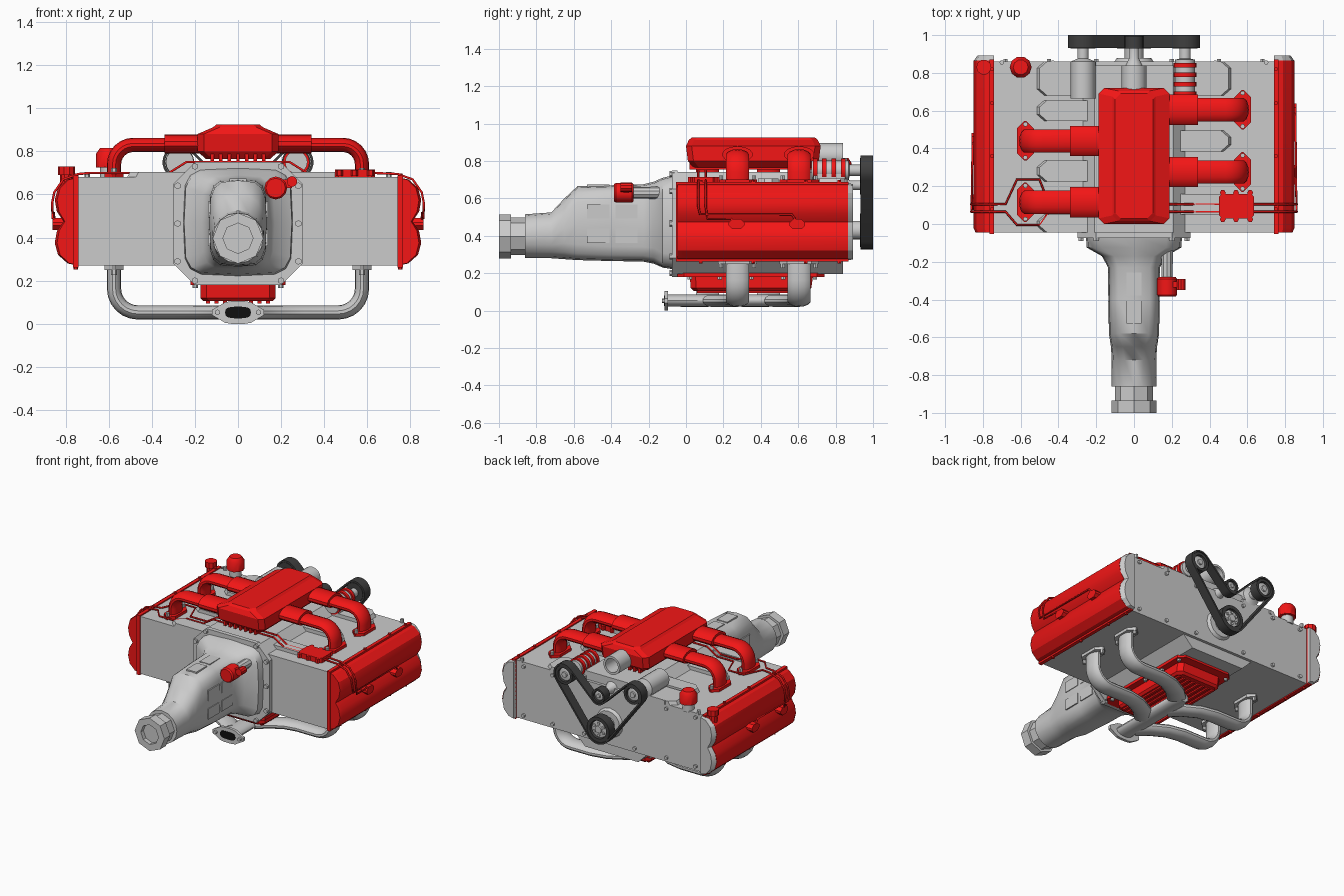
import bpy, bmesh, math
from mathutils import Vector as V

if "Cube" in bpy.data.objects:
    bpy.data.objects.remove(bpy.data.objects["Cube"])


def material(name, col):
    m = bpy.data.materials.new(name)
    m.diffuse_color = (*col, 1)
    m.use_nodes = True
    m.node_tree.nodes["Principled BSDF"].inputs["Base Color"].default_value = m.diffuse_color
    return m


RED = material("red_paint", (0.9, 0.008, 0.008))
DARK = material("dark_rubber", (0.05, 0.05, 0.05))
BLACK = material("black_hole", (0.005, 0.005, 0.005))
AX = {'x': (V((1, 0, 0)), V((0, 1, 0)), V((0, 0, 1))),
      'y': (V((0, 1, 0)), V((0, 0, 1)), V((1, 0, 0))),
      'z': (V((0, 0, 1)), V((1, 0, 0)), V((0, 1, 0)))}


def add_loft(bm, rings, closed=False):
    rv = [[bm.verts.new(p) for p in r] for r in rings]
    n = len(rv[0])
    for a, b in zip(rv, rv[1:] + (rv[:1] if closed else [])):
        for i in range(n):
            bm.faces.new((a[i], a[(i + 1) % n], b[(i + 1) % n], b[i]))
    if not closed:
        bm.faces.new(rv[0])
        bm.faces.new(rv[-1])


def finish(name, bm, mat=None, smooth=35):
    bmesh.ops.recalc_face_normals(bm, faces=bm.faces)
    me = bpy.data.meshes.new(name)
    bm.to_mesh(me)
    bm.free()
    ob = bpy.data.objects.new(name, me)
    bpy.context.collection.objects.link(ob)
    if mat:
        me.materials.append(mat)
    if smooth:
        bpy.ops.object.select_all(action='DESELECT')
        ob.select_set(True)
        bpy.context.view_layer.objects.active = ob
        bpy.ops.object.shade_smooth_by_angle(angle=math.radians(smooth))
    return ob


def loft(name, rings, mat=None, smooth=35, closed=False):
    bm = bmesh.new()
    add_loft(bm, rings, closed)
    return finish(name, bm, mat, smooth)


def circ(c, axis, r, n):
    a, u, w = AX[axis]
    return [V(c) + r * (math.cos(2 * math.pi * i / n) * u + math.sin(2 * math.pi * i / n) * w) for i in range(n)]


def lathe(name, o, axis, prof, mat=None, n=16, smooth=35):
    return loft(name, [circ(V(o) + AX[axis][0] * t, axis, r, n) for t, r in prof], mat, smooth)


def box(name, x0, x1, y0, y1, z0, z1, mat=None):
    return loft(name, [[(x0, y0, z), (x1, y0, z), (x1, y1, z), (x0, y1, z)] for z in (z0, z1)], mat, 0)


def plate(z, x0, x1, y0, y1, c):
    """chamfered rectangle at height z"""
    return [(x0 + c, y0, z), (x1 - c, y0, z), (x1, y0 + c, z), (x1, y1 - c, z),
            (x1 - c, y1, z), (x0 + c, y1, z), (x0, y1 - c, z), (x0, y0 + c, z)]


def octo(y, hx, z0, z1, c):
    """chamfered rectangle across y"""
    return [(x, y, z) for x, _, z in [(p[0], 0, p[1]) for p in plate(0, -hx, hx, z0, z1, c)]]


def superring(y, hx, z0, z1, p=3, n=16):
    f = lambda v: math.copysign(abs(v) ** (2 / p), v)
    t = [2 * math.pi * i / n for i in range(n)]
    return [(hx * f(math.sin(a)), y, (z0 + z1) / 2 + (z1 - z0) / 2 * f(math.cos(a))) for a in t]


def sweep(name, path, a, b, mat=None, n=14):
    """oval pipe along a path, a = half height, b = half width"""
    P = [V(p) for p in path]
    rings = []
    for i, p in enumerate(P):
        t = (P[min(i + 1, len(P) - 1)] - P[max(i - 1, 0)]).normalized()
        nn = V((-t.z, 0, t.x)).normalized()
        bb = t.cross(nn)
        rings.append([p + a * math.cos(2 * math.pi * k / n) * nn + b * math.sin(2 * math.pi * k / n) * bb for k in range(n)])
    return loft(name, rings, mat, 40)


def bolts(name, pts, axis, mat=None, r=0.013, h=0.014):
    bm = bmesh.new()
    for p in pts:
        add_loft(bm, [circ(V(p) - AX[axis][0] * h, axis, r, 6), circ(V(p) + AX[axis][0] * h, axis, r, 6)])
    finish(name, bm, mat, 0)


# Cylinder block and central crankcase
box("cylinder_block", -.75, .75, -.045, .86, .27, .68)
loft("crankcase", [octo(y, .3, .195, .74, .09) for y in (-.05, .84)], None, 0)
for s, ys in ((-1, (.77, .60, .28, -.005)), (1, (.77, .44, .105))):
    for y in ys:
        h = .09 if y == .77 else .055
        lo = max(y - h, -.045)
        loft("block_top_rib", [[(s * .2, lo, z), (s * (x - .04), lo, z), (s * x, lo + .035, z),
             (s * x, y + h - .035, z), (s * (x - .04), y + h, z), (s * .2, y + h, z)]
             for z, x in ((.67, .52), (.705, .50))], None, 0)

# Valve covers with two lobes each, end caps and bolts
prof = [(.74, .68), (.79, .67), (.835, .63), (.85, .575), (.84, .52), (.81, .475),
        (.84, .43), (.85, .375), (.835, .32), (.79, .28), (.74, .27)]
for s in (-1, 1):
    def cover(y, k):
        return [(s * (.74 + (x - .74) * k), y, .475 + (z - .475) * (.93 + .07 * k)) for x, z in prof]
    loft("valve_cover", [cover(-.045, .9), cover(-.02, 1), cover(.865, 1)], RED, 30)
    loft("cover_end_cap", [cover(.865, .98), cover(.893, .8)], None, 30)
    box("cover_flange", min(s * .74, s * .765), max(s * .74, s * .765), -.053, .87, .262, .688, RED)
    bolts("cover_bolts", [(s * .752, y, z) for y in (.08, .36, .64, .82) for z in (.266, .684)], 'z', RED, .011)
    bolts("block_rear_bolts", [(s * x, .86, z) for x in (.2, .45, .68) for z in (.3, .65)], 'y')
    bolts("block_edge_bolts", [(s * x, .855, .69) for x in (.43, .7)], 'z')

# Oil pan
loft("oil_pan_flange", [plate(z, -.22, .22, -.05, .74, .04) for z in (.18, .2)], RED, 0)
loft("oil_pan", [plate(.19, -.175, .175, .02, .68, .03), plate(.12, -.175, .175, .025, .67, .03),
                 plate(.105, -.16, .16, .04, .655, .03)], RED, 0)
for i in range(8):
    x = -.14 + i * .04
    box("oil_pan_fin", x - .009, x + .009, .06, .63, .095, .11, RED)
bolts("oil_pan_bolts", [(s * .198, y, .18) for s in (-1, 1) for y in (.02, .18, .35, .52, .69)], 'z')

# Bell housing and gearbox
loft("bell_flange", [octo(y, .3, .18, .75, .1) for y in (-.075, -.045)], None, 0)
bolts("bell_bolts", [(s * x, -.075, z) for s in (-1, 1) for x, z in ((.28, .29), (.28, .64), (.2, .2), (.2, .73), (.28, .465))], 'y', r=.016)
loft("gearbox_housing", [superring(*r) for r in (
    (-.06, .255, .22, .725, 5), (-.125, .25, .23, .71, 5), (-.17, .17, .25, .69, 4), (-.23, .137, .262, .675, 4),
    (-.4, .135, .265, .67, 4), (-.58, .133, .27, .665, 3.5), (-.65, .122, .275, .6, 2.6),
    (-.72, .118, .28, .525, 2.2), (-.86, .118, .28, .515, 2))], None, 40)
lathe("output_shaft_collar", (0, 0, .397), 'y', [(-.95, .1), (-.85, .1)], n=8, smooth=0)
lathe("output_flange", (0, 0, .397), 'y', [(-.97, .07), (-1, .07), (-1, .118), (-.935, .118), (-.935, .09)], n=8, smooth=0)
for y in (-.468, -.318):
    box("gearbox_top_panel", -.04, .04, y - .06, y + .06, .64, .674)
    for z in (.53, .4):
        box("gearbox_side_panel", -.138, .138, y - .06, y + .06, z - .038, z + .038)

# Starter motor
lathe("starter_motor", (.175, 0, .63), 'y', [(-.385, .045), (-.375, .053), (-.29, .053), (-.28, .045)], RED, 12)
lathe("starter_solenoid", (.25, 0, .66), 'y', [(-.35, .025), (-.29, .025)], RED, 10)
lathe("starter_shaft", (.175, 0, .63), 'y', [(-.29, .03), (-.06, .035)], None, 10)
box("starter_bridge", .18, .25, -.335, -.305, .63, .67, RED)

# Intake plenum and throttle tube
loft("intake_plenum", [plate(z, -hx, hx, a, b, c) for z, hx, a, b, c in (
    (.765, .15, .04, .68, .03), (.80, .188, .01, .71, .03), (.88, .188, .0, .72, .03),
    (.912, .115, .015, .705, .03), (.925, .10, .03, .69, .03))], RED, 0)
for i in range(7):
    x = -.12 + i * .04
    box("plenum_fin", x - .008, x + .008, .02, .70, .755, .79, RED)
lathe("throttle_tube", (0, 0, .83), 'y', [(.68, .066), (.84, .066), (.84, .05), (.73, .05)], None, 16)


def bend(c, r, a0, a1, n=7):
    for i in range(n):
        a = math.radians(a0 + (a1 - a0) * i / (n - 1))
        yield c[0] + r * math.cos(a), c[1] + r * math.sin(a)


# Intake runners above and exhaust pipes below, staggered per side
for s, ys in ((-1, (.115, .44)), (1, (.275, .605))):
    for y in ys:
        pts = [(.3, .83)] + list(bend((.485, .74), .09, 90, 0)) + [(.575, .69)]
        sweep("intake_runner", [(s * x, y, z) for x, z in pts], .033, .063, RED)
        sweep("runner_sleeve", [(s * x, y, .835) for x in (.15, .33, .34)], .044, .082, RED)
        pts = [(.575, .26)] + list(bend((.465, .163), .11, 0, -90)) + [(.3, .053)]
        path = [(s * x, y, z) for x, z in pts]
        path += [(s * .2, y - .02, .053), (s * .1, y - .075, .053), (s * .03, y - .14, .053)]
        sweep("exhaust_pipe", path, .033, .063)
        for nm, z0, z1, m in (("runner_foot", .675, .70, RED), ("exhaust_foot", .25, .275, None)):
            loft(nm, [plate(z, min(s * .53, s * .62), max(s * .53, s * .62), y - .105, y + .105, .04) for z in (z0, z1)], m, 0)
            bolts(nm + "_bolts", [(s * .575, y + d, .705 if m else .245) for d in (-.088, .088)], 'z', None, .013, .018)

# Exhaust collector and outlet flange
loft("exhaust_collector", [superring(y, w, .021, .087, 2) for y, w in ((.5, .04), (.42, .065), (-.1, .065))])
flange = [(-.12, .04), (-.06, .005), (-.03, 0), (.03, 0), (.06, .005), (.12, .04),
          (.12, .065), (.06, .1), (.03, .105), (-.03, .105), (-.06, .1), (-.12, .065)]
loft("outlet_flange", [[(x, y, z) for x, z in flange] for y in (-.115, -.095)], None, 0)
loft("outlet_hole", [superring(y, .06, .025, .08, 3) for y in (-.118, -.1)], BLACK)
bolts("outlet_bolts", [(s * .095, -.115, .053) for s in (-1, 1)], 'y')

# Accessories: pump and alternator with red rings
lathe("accessory_pump", (-.27, 0, .75), 'y', [(.665, .065), (.86, .065), (.875, .03), (.94, .03)])
lathe("alternator", (.27, 0, .75), 'y', [(.67, .052), (.87, .052), (.875, .03), (.94, .03)])
for y in (.69, .74, .79, .84):
    lathe("alternator_ring", (.27, 0, .75), 'y', [(y - .012, .062), (y + .012, .062)], RED)
for s in (-1, 1):
    box("accessory_bracket", s * .27 - .05, s * .27 + .05, .68, .85, .66, .73)
lathe("crank_hub", (0, 0, .43), 'y', [(.85, .11), (.88, .09), (.88, .05), (.94, .05)])
lathe("idler_shaft", (0, 0, .67), 'y', [(.83, .05), (.88, .025), (.94, .025)])

# Pulleys and serpentine belt
wheels = [(0, .43, .09), (.27, .75, .068), (0, .67, -.062), (-.27, .75, .068)]
for x, z, r in wheels:
    q = abs(r) - (.013 if r < 0 else .001)
    lathe("pulley", (x, 0, z), 'y', [(.93, q), (.995, q), (.995, q * .72), (.975, q * .68)], DARK, 20)
    lathe("pulley_hub", (x, 0, z), 'y', [(.96, q * .66), (.982, q * .66), (.985, q * .3), (.995, q * .28)], None, 14)
bolts("crank_pulley_bolts", [p for p in circ((0, .982, .43), 'y', .042, 6)], 'y', None, .01, .01)
norms = []
for i in range(4):
    (x1, z1, r1), (x2, z2, r2) = wheels[i], wheels[(i + 1) % 4]
    norms.append(math.atan2(z2 - z1, x2 - x1) - math.acos((r1 - r2) / math.hypot(x2 - x1, z2 - z1)))
rings = []
for i, (x, z, r) in enumerate(wheels):
    a0, d = norms[i - 1], (norms[i] - norms[i - 1]) % (2 * math.pi)
    if r < 0:
        d -= 2 * math.pi
    for k in range(13):
        a = a0 + d * k / 12
        rings.append([(x + (r + t) * math.cos(a), y, z + (r + t) * math.sin(a))
                      for t, y in ((0, .932), (.012, .932), (.012, 1.0), (0, 1.0))])
loft("drive_belt", rings, DARK, 30, True)

# Oil filler cap and breather on the left bank
lathe("oil_filler_neck", (-.6, .83, 0), 'z', [(.67, .04), (.73, .04)])
lathe("oil_filler_cap", (-.6, .83, 0), 'z', [(.725, .058), (.79, .058), (.815, .04)], RED, 10)
lathe("breather", (-.795, .83, 0), 'z', [(.6, .03), (.69, .03), (.69, .04), (.73, .04)], RED, 10)

# Control unit, wiring and coil connectors
loft("control_unit", [plate(z, .45, .635, .03, .16, .015) for z in (.675, .715)], RED, 0)
bolts("control_unit_bolts", [(x, y, .70) for x in (.47, .54, .615) for y in (.025, .165)], 'z', RED, .016)


def wire(name, pts):
    cu = bpy.data.curves.new(name, 'CURVE')
    cu.dimensions, cu.bevel_depth, cu.bevel_resolution = '3D', .006, 1
    sp = cu.splines.new('POLY')
    sp.points.add(len(pts) - 1)
    for p, c in zip(sp.points, pts):
        p.co = (*c, 1)
    cu.materials.append(RED)
    ob = bpy.data.objects.new(name, cu)
    bpy.context.collection.objects.link(ob)
    bpy.ops.object.select_all(action='DESELECT')
    ob.select_set(True)
    bpy.context.view_layer.objects.active = ob
    bpy.ops.object.convert(target='MESH')


for s, ends in ((1, (.27, .595)), (-1, (.115, .44))):
    for y, ye, zb, loop in ((.105, ends[0], .49, .235), (.065, ends[1], .515, -.005)):
        run = [(.62, y, .70)] if s > 0 else [(-.45, y, .70), (-.5, loop, .70), (-.62, loop, .70), (-.68, y, .70)]
        if s < 0:
            wire("cross_wire", [(.46, y, .70), (.32, y, .70), (.24, y, .75), (-.24, y, .75), (-.32, y, .70), (-.45, y, .70)])
        wire("coil_wire", run + [(s * .74, y, .695), (s * .81, y, .67), (s * .852, y, .61),
             (s * .862, y, .56), (s * .86, y + .01, zb), (s * .855, ye - .03, zb), (s * .85, ye, .47)])
    for y in ends:
        loft("coil_connector", [[(x, a, b) for a, b, _ in plate(0, y - .042, y + .042, .435, .49, .02)]
                                for x in (s * .8, s * .86)], RED, 0)
